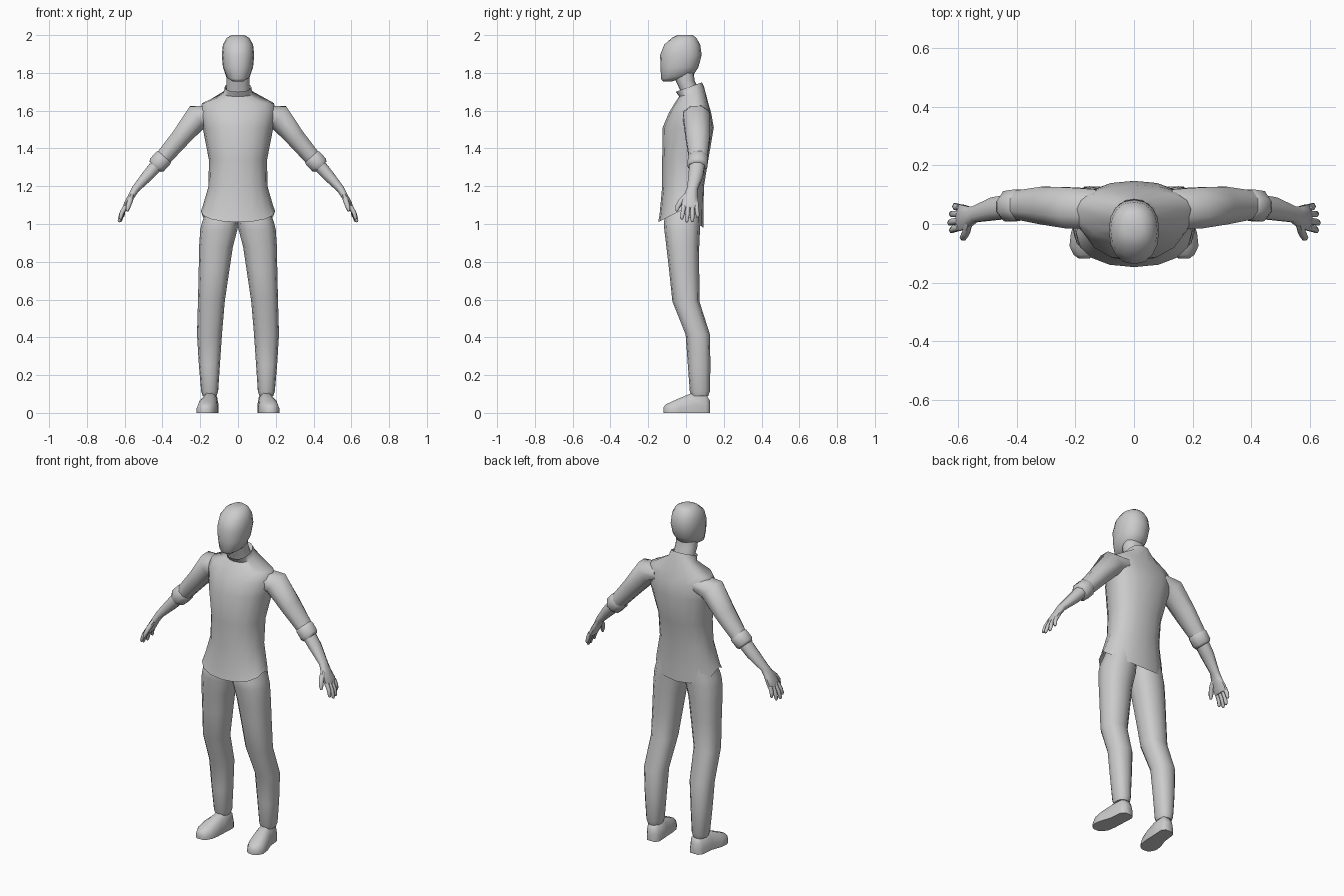
import bpy, bmesh
from math import sin, cos, pi, radians
from mathutils import Vector


def loft(name, rings, mirror=False, caps=(True, True)):
    """Skin a list of equal-length rings; optionally mirror across x."""
    bm = bmesh.new()
    loops = [[bm.verts.new(p) for p in ring] for ring in rings]
    n = len(loops[0])
    for a, b in zip(loops, loops[1:]):
        for i in range(n):
            j = (i + 1) % n
            bm.faces.new((a[i], a[j], b[j], b[i]))
    if caps[0]:
        bm.faces.new(loops[0])
    if caps[1]:
        bm.faces.new(loops[-1])
    bmesh.ops.recalc_face_normals(bm, faces=bm.faces)
    mesh = bpy.data.meshes.new(name)
    bm.to_mesh(mesh)
    bm.free()
    ob = bpy.data.objects.new(name, mesh)
    bpy.context.collection.objects.link(ob)
    bpy.ops.object.select_all(action='DESELECT')
    ob.select_set(True)
    bpy.context.view_layer.objects.active = ob
    bpy.ops.object.shade_smooth_by_angle(angle=radians(62))
    if mirror:
        ob.modifiers.new("mirror", 'MIRROR')
    return ob


def body_ring(z, w, front, back, yc=None, xc=0, n=16, power=0.9):
    """Level ring; z may be (front, side, back) heights, yc is the widest y."""
    zf, zs, zb = z if isinstance(z, tuple) else (z, z, z)
    yc = (front + back) / 2 if yc is None else yc
    pts = []
    for i in range(n):
        a = 2 * pi * i / n
        c, s = cos(a), sin(a)
        k = abs(s) ** power
        x = xc + w * abs(c) ** power * (1 if c > 0 else -1)
        end, zend = (back, zb) if s > 0 else (front, zf)
        pts.append((x, yc + (end - yc) * k, zs + (zend - zs) * k))
    return pts


def tube(points, n=8):
    """Rings across a path of (x, y, z, radius along y, radius across)."""
    pos = [Vector(p[:3]) for p in points]
    rings = []
    for i, p in enumerate(points):
        d = (pos[min(i + 1, len(pos) - 1)] - pos[max(i - 1, 0)]).normalized()
        v = d.cross(Vector((0, 1, 0))).normalized()
        u = v.cross(d)
        rings.append([pos[i] + u * p[3] * cos(2 * pi * (k + .5) / n) * 1.05
                      + v * p[4] * sin(2 * pi * (k + .5) / n) * 1.05 for k in range(n)])
    return rings


# Head and neck
loft("head", [body_ring(*r) for r in [
    (1.755, .028, -.122, -.075),
    ((1.768, 1.778, 1.785), .062, -.132, .037, -.05),
    (1.83, .08, -.135, .066, -.03),
    (1.895, .086, -.137, .083, -.02),
    (1.95, .08, -.115, .075, -.02),
    (1.985, .06, -.075, .055, -.01),
    (2.0, .033, -.045, .035)]])
loft("neck", [body_ring(*r) for r in [
    (1.64, .066, -.02, .08),
    (1.71, .062, -.032, .07),
    (1.76, .062, -.055, .045),
    (1.82, .06, -.07, .04)]])

# Shirt: flared hem up to the shoulders and a small standing collar
loft("shirt", [body_ring(*r) for r in [
    ((1.01, 1.07, .98), .197, -.147, .092, -.03),
    ((1.05, 1.09, 1.05), .188, -.14, .092, -.02),
    (1.2, .156, -.126, .095, 0),
    (1.34, .154, -.126, .118, .01),
    (1.51, .187, -.124, .147, .04),
    (1.59, .205, -.09, .133, .05),
    (1.64, .19, -.06, .118, .05),
    ((1.675, 1.69, 1.725), .078, -.036, .096),
    ((1.70, 1.725, 1.75), .07, -.054, .085),
    ((1.68, 1.70, 1.72), .06, -.035, .07)]], caps=(False, True))

# Sleeves and rolled cuffs
loft("sleeve", tube([
    (.13, .05, 1.585, .07, .045),
    (.215, .055, 1.568, .072, .07),
    (.303, .063, 1.458, .066, .053),
    (.395, .065, 1.35, .05, .045)]), True)
loft("cuff", tube([
    (.385, .065, 1.362, .046, .042),
    (.395, .065, 1.35, .054, .051),
    (.428, .06, 1.314, .054, .051),
    (.438, .06, 1.303, .045, .042)]), True)

# Forearm running into the palm
loft("forearm_and_palm", tube([
    (.42, .06, 1.323, .042, .036),
    (.475, .052, 1.26, .04, .032),
    (.543, .033, 1.185, .028, .021),
    (.563, .025, 1.15, .036, .018),
    (.588, .022, 1.105, .046, .018),
    (.597, .022, 1.08, .044, .012)]), True)

# Fingers, from index to little finger, and thumb
for i, (y0, y1, x1, z1) in enumerate([(-.012, -.022, .624, 1.025), (.011, .004, .63, 1.01),
                                      (.034, .034, .624, 1.012), (.056, .062, .612, 1.035)]):
    x0, z0 = .595, 1.095
    xm, ym, zm = (x0 + x1) / 2 + .005, (y0 + y1) / 2, (z0 + z1) / 2
    loft(f"finger_{i + 1}", tube([
        (x0, y0, z0, .012, .012), (xm, ym, zm, .012, .011),
        (x1 - .002, y1, z1 + .008, .01, .009), (x1, y1, z1, .005, .005)], 6), True)
loft("thumb", tube([
    (.563, .005, 1.15, .017, .014), (.572, -.028, 1.12, .015, .014),
    (.582, -.045, 1.09, .013, .012), (.586, -.05, 1.068, .006, .006)], 6), True)

# Trouser legs: (z, inner x, outer x, front y, back y)
legs = [(1.12, 0, .15, -.09, .075), (1.01, 0, .19, -.117, .076), (.97, .003, .2, -.115, .074),
        (.88, .027, .206, -.104, .07), (.76, .045, .208, -.09, .07), (.59, .07, .212, -.072, .071),
        (.415, .085, .217, -.002, .127), (.25, .096, .207, .01, .129),
        (.115, .105, .195, .02, .127), (.09, .113, .187, .03, .118)]
loft("trouser_leg", [body_ring(z, (b - a) / 2, f, k, xc=(a + b) / 2, n=12, power=.85)
                     for z, a, b, f, k in legs], True)

# Shoes: flat-soled sections from heel to toe (y, centre x, half width, height)
shoe_half = [(1, 0), (1, .35), (.8, .8), (.35, 1)]
outline = shoe_half + [(-x, z) for x, z in reversed(shoe_half)]
shoes = [(.128, .143, .026, .06), (.105, .144, .042, .105), (.03, .15, .044, .105),
         (-.03, .162, .053, .08), (-.075, .168, .052, .06), (-.105, .17, .036, .046),
         (-.118, .17, .018, .032)]
loft("shoe", [[(xc + w * x, y, h * z) for x, z in outline] for y, xc, w, h in shoes], True)
